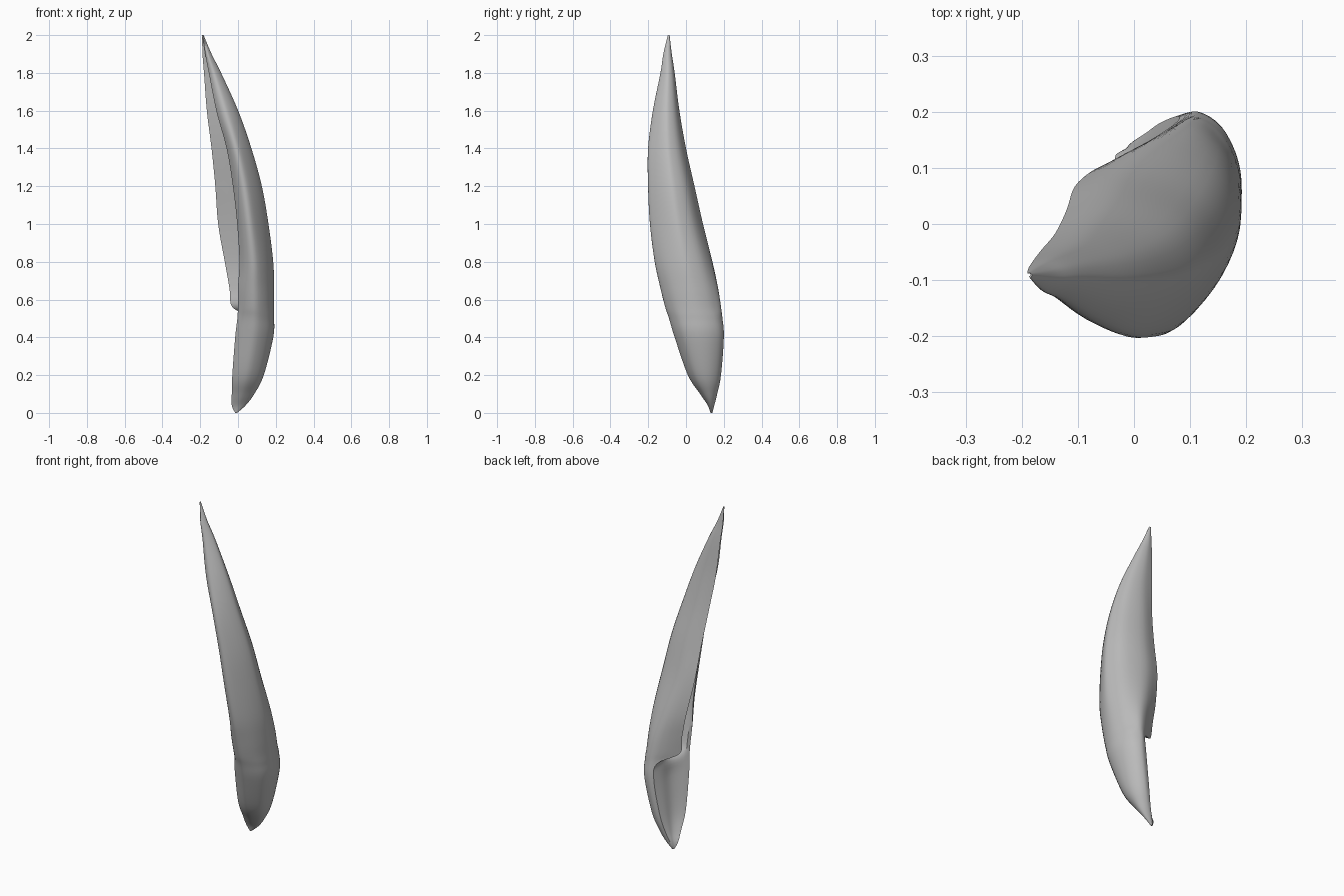
import bpy
import bmesh
from mathutils import Vector

if "Cube" in bpy.data.objects:
    bpy.data.objects.remove(bpy.data.objects["Cube"], do_unlink=True)

# Unit-box outlines as (with flap, without flap) pairs
# Groove wall, from beside the front lip out to the flap edge
INNER = [((.42, .33), (.05, .27)), ((.75, .66), (.27, .54)),
         ((.4, .86), (.36, .79)), ((0, .92), (.46, .97))]
# Outer skin, from the flap edge round the back to the front lip
OUTER = [INNER[-1], ((.38, 1), (.64, 1)), ((.82, .85), (.84, .9)),
         ((.99, .6), (.98, .68)), ((.98, .42), (1, .42)),
         ((.83, .17), (.87, .17)), ((.65, 0), (.52, 0)),
         ((.5, .07), (.2, .08)), ((.38, .3), (0, .2))]

# Height, x range, y range, flap amount, lip fold amount
SECTIONS = [
    (2, -.19, -.182, -.096, -.087, 1, 1),
    (1.9, -.188, -.14, -.12, -.075, 1, .8),
    (1.8, -.18, -.09, -.135, -.06, 1, .75),
    (1.6, -.165, 0, -.175, -.035, 1, .8),
    (1.4, -.14, .07, -.2, 0, 1, 1),
    (1.2, -.12, .125, -.2, .045, 1, 1),
    (1, -.105, .16, -.19, .09, 1, 1),
    (.8, -.07, .185, -.165, .14, 1, .8),
    (.66, -.045, .19, -.135, .17, 1, .5),
    (.56, -.03, .19, -.11, .185, 1, .35),
    (.5, -.015, .19, -.09, .193, .1, .15),
    (.4, -.015, .185, -.06, .2, 0, 0),
    (.2, -.03, .135, .01, .185, 0, 0),
    (.1, -.033, .085, .075, .165, 0, 0),
    (.04, -.033, .04, .115, .15, 0, 0),
    (0, -.015, -.005, .13, .14, 0, 0),
]


def smooth_path(points, steps):
    """Catmull-Rom interpolation through a list of vectors."""
    padded = [points[0]] + points + [points[-1]]
    path = []
    for a, b, c, d in zip(padded, padded[1:], padded[2:], padded[3:]):
        for i in range(steps):
            t = i / steps
            path.append(b + (c - a) * (t / 2)
                        + (a * 2 - b * 5 + c * 4 - d) * (t * t / 2)
                        + (b * 3 - a - c * 3 + d) * (t ** 3 / 2))
    return path + [points[-1]]


def outline(pairs, flap_items, section):
    """Blend an outline and fit it in the section's box."""
    z, x_min, x_max, y_min, y_max, flap, fold = section
    points = []
    for i, (upper, lower) in enumerate(pairs):
        upper, lower = Vector(upper), Vector(lower)
        # The flap drops away from the back near its lower end
        if i in flap_items:
            upper.y -= max(0, .9 - z) * .6
        p = lower.lerp(upper, flap if i in flap_items else fold)
        points.append(Vector((x_min + p.x * (x_max - x_min),
                              y_min + p.y * (y_max - y_min), z)))
    return smooth_path(points, 4)


# Loft the closed, folded body through all sections
rows = [outline(INNER, (1, 2, 3), s)[:-1] + outline(OUTER, (0,), s)
        for s in SECTIONS]
columns = [smooth_path(list(column), 5) for column in zip(*rows)]
bm = bmesh.new()
grid = [[bm.verts.new(p) for p in column] for column in columns]
for left, right in zip(grid, grid[1:] + grid[:1]):
    for i in range(len(left) - 1):
        bm.faces.new((left[i], left[i + 1], right[i + 1], right[i]))
for end in (0, -1):
    bm.faces.new([column[end] for column in grid])
bmesh.ops.recalc_face_normals(bm, faces=bm.faces)
mesh = bpy.data.meshes.new("curled_petal")
bm.to_mesh(mesh)
bm.free()
petal = bpy.data.objects.new("curled_petal", mesh)
bpy.context.collection.objects.link(petal)

# Plain grey surface
grey = bpy.data.materials.new("plain_grey")
grey.use_nodes = True
colour = (.5, .5, .5, 1)
grey.diffuse_color = colour
grey.node_tree.nodes["Principled BSDF"].inputs["Base Color"].default_value = colour
mesh.materials.append(grey)

# Smooth shading with crisp lip and flap edges
bpy.context.view_layer.objects.active = petal
petal.select_set(True)
bpy.ops.object.shade_smooth_by_angle()
